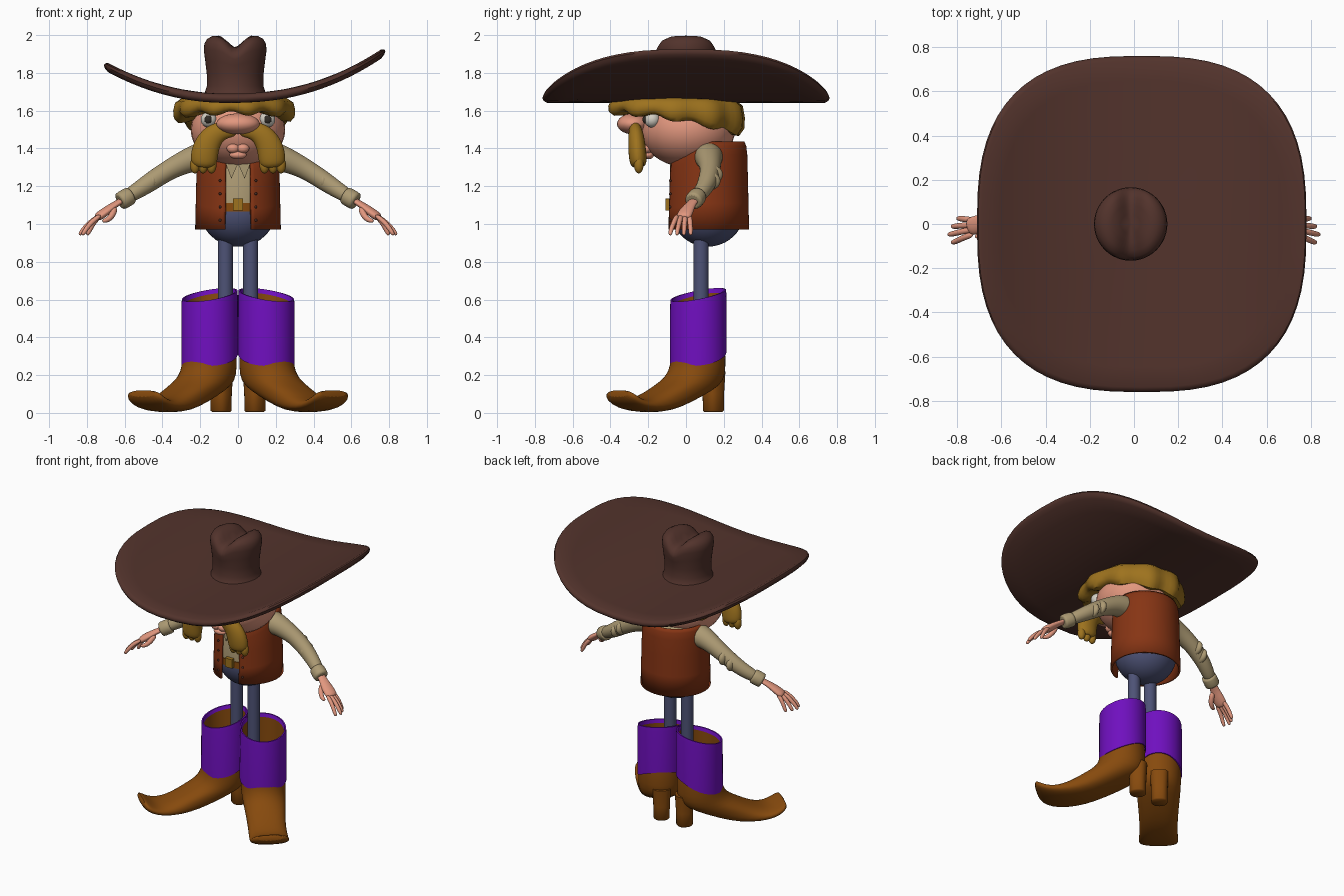
import bpy, bmesh, math
from math import sin, cos, pi, radians, exp
from mathutils import Vector

cube = bpy.data.objects.get("Cube")
if cube:
    bpy.data.objects.remove(cube, do_unlink=True)


def material(name, *rgb):
    m = bpy.data.materials.new(name)
    m.use_nodes = True
    m.diffuse_color = (*rgb, 1)
    m.node_tree.nodes["Principled BSDF"].inputs["Base Color"].default_value = (*rgb, 1)
    return m


FELT = material("dark brown felt", 0.085, 0.033, 0.025)
RUST = material("rust vest", 0.24, 0.035, 0.007)
PURPLE = material("purple leather", 0.16, 0.005, 0.52)
TAN = material("brown leather", 0.24, 0.068, 0.004)
HAIR = material("golden hair", 0.34, 0.17, 0.013)
SKIN = material("skin", 0.76, 0.31, 0.21)
SHIRT = material("beige cloth", 0.41, 0.32, 0.17)
DENIM = material("slate blue cloth", 0.075, 0.085, 0.18)
WHITE = material("eye white", 0.65, 0.62, 0.55)
DARK = material("dark pupil", 0.03, 0.025, 0.02)


def finish(ob, name, mat):
    ob.name = name
    ob.data.materials.append(mat)
    bpy.ops.object.select_all(action="DESELECT")
    bpy.context.view_layer.objects.active = ob
    ob.select_set(True)
    bpy.ops.object.shade_smooth_by_angle(angle=radians(50))
    return ob


def loft(name, rings, mat, closed=True, caps=True, sub=0):
    """Skin a list of equal point rings."""
    bm = bmesh.new()
    rows = [[bm.verts.new(p) for p in r] for r in rings]
    n = len(rows[0])
    for a, b in zip(rows, rows[1:]):
        for j in range(n if closed else n - 1):
            k = (j + 1) % n
            bm.faces.new((a[j], a[k], b[k], b[j]))
    if caps:
        bm.faces.new(rows[0][::-1])
        bm.faces.new(rows[-1])
    bmesh.ops.recalc_face_normals(bm, faces=bm.faces)
    me = bpy.data.meshes.new(name)
    bm.to_mesh(me)
    bm.free()
    ob = bpy.data.objects.new(name, me)
    bpy.context.collection.objects.link(ob)
    finish(ob, name, mat)
    if sub:
        ob.modifiers.new("Smooth", "SUBSURF").levels = sub
        ob.modifiers["Smooth"].render_levels = sub
    return ob


def oval(n, e=2.0):
    """Unit superellipse points."""
    f = lambda v: math.copysign(abs(v) ** (2 / e), v)
    return [(f(cos(2 * pi * i / n)), f(sin(2 * pi * i / n))) for i in range(n)]


def tube(name, pts, radii, mat, up=(0, 0, 1), flat=1.0, sub=2, n=10):
    pts = [Vector(p) for p in pts]
    rings = []
    for i, (p, r) in enumerate(zip(pts, radii)):
        t = (pts[min(i + 1, len(pts) - 1)] - pts[max(i - 1, 0)]).normalized()
        side = t.cross(Vector(up)).normalized()
        nor = side.cross(t)
        rings.append([p + side * r * c + nor * r * flat * s for c, s in oval(n)])
    return loft(name, rings, mat, sub=sub)


def ball(name, loc, size, mat):
    bpy.ops.mesh.primitive_uv_sphere_add(segments=32, ring_count=20, location=loc)
    ob = bpy.context.object
    ob.scale = size
    return finish(ob, name, mat)


def clamp(v):
    return max(0.0, min(1.0, v))


# Hat brim: rounded square sheet, rolled up at both sides
def brim_z(x):
    u = x + 0.05
    return 1.665 + (0.25 * (u / 0.83) ** 2.3 if u > 0 else 0.175 * (-u / 0.66) ** 2.1)


steps = [0.1, 0.3, 0.5, 0.7, 0.85, 0.97]
layers = [(t, -0.024) for t in steps] + [(0.992, -0.014), (1, 0), (0.992, 0.014)]
layers += [(t, 0.024) for t in reversed(steps)]
rings = []
for t, dz in layers:
    ring = [(0.035 + 0.745 * t * c, 0.76 * t * s) for c, s in oval(64, 2.7)]
    rings.append([(x, y, brim_z(x) + dz) for x, y in ring])
loft("hat_brim", rings, FELT)

# Hat crown: waisted, with a crease running front to back
profile = [(1.66, 0.19), (1.69, 0.163), (1.73, 0.15), (1.79, 0.15), (1.86, 0.158), (1.92, 0.166),
           (1.955, 0.163), (1.98, 0.148), (1.996, 0.12), (2.003, 0.085), (2.005, 0.045), (2.005, 0.01)]
rings = []
for z, r in profile:
    k = clamp((z - 1.82) / 0.14)
    rings.append([(-0.015 + r * c, r * s, z - 0.068 * k * exp(-(r * c / 0.055) ** 2))
                  for c, s in oval(48)])
loft("hat_crown", rings, FELT)

# Head and face
ball("head", (0, 0.01, 1.5), (0.25, 0.25, 0.2), SKIN)
ball("nose", (0, -0.28, 1.53), (0.115, 0.085, 0.055), SKIN)
ball("lower_lip", (0, -0.2, 1.365), (0.045, 0.03, 0.022), SKIN)

# Hair: lumpy roll, lower at the back
rings = []
for scale, h in [(0.55, 0.2), (0.8, 0.02), (0.92, 0.0), (0.99, 0.18), (1.0, 0.45), (0.97, 0.75), (0.85, 0.95), (0.5, 1)]:
    ring = []
    for i in range(72):
        a = 2 * pi * i / 72
        lump = cos(10 * a + 0.6)
        low = 1.585 - 0.11 * ((1 + sin(a)) / 2) ** 1.7 - 0.012 * lump
        r = scale * (1 + 0.03 * lump)
        ring.append((-0.02 + 0.315 * r * cos(a), -0.05 + 0.36 * r * sin(a), low + (1.675 - low) * h))
    rings.append(ring)
loft("hair", rings, HAIR)

for side, s in (("left", 1), ("right", -1)):
    # Eyes, upper lip, drooping moustache
    ball(f"{side}_eye", (s * 0.155, -0.18, 1.553), (0.042, 0.042, 0.042), WHITE)
    ball(f"{side}_pupil", (s * 0.158, -0.214, 1.553), (0.02, 0.016, 0.022), DARK)
    ball(f"{side}_upper_lip", (s * 0.026, -0.205, 1.4), (0.034, 0.03, 0.026), SKIN)
    tube(f"{side}_moustache",
         [(0, -0.27, 1.497), (s * 0.07, -0.27, 1.502), (s * 0.13, -0.265, 1.475),
          (s * 0.17, -0.26, 1.41), (s * 0.18, -0.255, 1.35), (s * 0.185, -0.25, 1.295)],
         [0.036, 0.05, 0.066, 0.076, 0.078, 0.066], HAIR, up=(0, 1, 0), flat=0.65)
    for i, x in enumerate((0.14, 0.185, 0.228)):
        ball(f"{side}_moustache_tip_{i + 1}", (s * x, -0.25, 1.312), (0.026, 0.025, 0.044), HAIR)

    # Sleeve, elbow folds and cuff
    tube(f"{side}_sleeve",
         [(s * 0.14, 0.12, 1.36), (s * 0.21, 0.12, 1.355), (s * 0.28, 0.125, 1.33), (s * 0.37, 0.13, 1.285),
          (s * 0.46, 0.115, 1.225), (s * 0.53, 0.09, 1.178), (s * 0.6, 0.05, 1.135)],
         [0.082, 0.08, 0.066, 0.056, 0.054, 0.046, 0.04], SHIRT)
    for i, (x, y, z) in enumerate(((0.4, 0.135, 1.262), (0.45, 0.122, 1.228))):
        ball(f"{side}_elbow_fold_{i + 1}", (s * x, y, z), (0.03, 0.06, 0.05), SHIRT)
    tube(f"{side}_cuff", [(s * 0.565, 0.066, 1.153), (s * 0.572, 0.063, 1.149), (s * 0.62, 0.04, 1.122),
                          (s * 0.627, 0.037, 1.118)], [0.046, 0.05, 0.05, 0.046], SHIRT, sub=1, n=16)

    # Hand
    tube(f"{side}_palm", [(s * 0.6, 0.05, 1.133), (s * 0.65, 0.025, 1.105), (s * 0.69, 0.005, 1.075),
                          (s * 0.73, -0.01, 1.045), (s * 0.75, -0.016, 1.03)],
         [0.03, 0.03, 0.042, 0.046, 0.036], SKIN, flat=0.55)
    for i, reach in enumerate((0.8, 0.825, 0.84, 0.825)):
        y0, y1 = 0.018 - 0.021 * i, 0.025 - 0.036 * i
        tube(f"{side}_finger_{i + 1}",
             [(s * 0.725, y0, 1.048), (s * (reach + 0.73) / 2, (y0 + y1) / 2, 1.01),
              (s * (reach - 0.012), y1, 0.96), (s * reach, y1, 0.94)],
             [0.015, 0.0145, 0.0135, 0.009], SKIN, n=8)
    tube(f"{side}_thumb", [(s * 0.65, 0.01, 1.09), (s * 0.665, -0.03, 1.045), (s * 0.69, -0.05, 1.02),
                           (s * 0.72, -0.06, 1.015)], [0.02, 0.019, 0.016, 0.01], SKIN, n=8)

    # Trouser leg
    tube(f"{side}_trouser_leg", [(s * 0.067, 0.08, 0.96), (s * 0.067, 0.08, 0.36)], [0.04, 0.04],
         DENIM, up=(0, 1, 0), sub=0, n=24)

    # Boot frame: f runs toward the toe, p across the foot
    def boot(f, p, z):
        c, d = cos(radians(50)), sin(radians(50))
        return (s * (0.15 + f * c + p * d), 0.065 - f * d + p * c, z)

    # Foot sections: front f, z; rear f, z; half width
    sections = [(0.14, 0.44, -0.14, 0.44, 0.14), (0.143, 0.35, -0.143, 0.35, 0.143),
                (0.148, 0.25, -0.148, 0.24, 0.146), (0.19, 0.19, -0.14, 0.165, 0.143),
                (0.26, 0.145, -0.06, 0.12, 0.135), (0.32, 0.115, 0.1, 0.05, 0.125),
                (0.38, 0.09, 0.23, 0.008, 0.122), (0.44, 0.075, 0.36, 0.0, 0.125),
                (0.485, 0.085, 0.47, 0.015, 0.127), (0.53, 0.115, 0.54, 0.05, 0.122),
                (0.55, 0.125, 0.565, 0.09, 0.1)]
    rings = []
    for i, (f1, z1, f0, z0, w) in enumerate(sections):
        rings.append([boot((f1 + f0) / 2 + (f1 - f0) / 2 * c, w * q, (z1 + z0) / 2 + (z1 - z0) / 2 * c)
                      for c, q in oval(24, 2.0 if i < 4 else 2.5)])
    loft(f"{side}_boot_foot", rings, TAN, sub=1)
    loft(f"{side}_boot_heel",
         [[boot(-0.1 + r * c, 0.005 + r * q, z) for c, q in oval(24, 2.5)]
          for z, r in ((0.004, 0.044), (0.012, 0.052), (0.1, 0.053), (0.22, 0.06))], TAN)

    # Boot shaft with slanted rim and dipped lower edge, plus lining
    def wall(r, height):
        return [boot(r * c, r * q, height(c)) for c, q in oval(48)]
    rim = lambda c: 0.625 - 0.036 * c
    dip = lambda c: 0.247 + 0.1 * ((1 - c) / 2) ** 2
    inside = lambda c: rim(c) - 0.025
    loft(f"{side}_boot_shaft",
         [wall(0.143, dip), wall(0.15, dip), wall(0.149, inside), wall(0.147, rim), wall(0.138, rim),
          wall(0.133, inside)], PURPLE, caps=False)
    loft(f"{side}_boot_lining", [wall(0.134, inside), wall(0.134, lambda c: 0.4)], TAN, caps=False)

    # Shirt collar flap and vest studs
    loft(f"{side}_collar", [[(s * x, y, z) for x, z in ((0.002, 1.315), (0.065, 1.32), (0.035, 1.24))]
                            for y in (-0.086, -0.079)], SHIRT)
    for i, z in enumerate((1.02, 1.09, 1.16, 1.23)):
        ball(f"{side}_vest_stud_{i + 1}", (s * 0.095, -0.084, z), (0.007, 0.007, 0.007), FELT)


# Torso
def hoop(z, rx, ry):
    return [(rx * c, 0.115 + ry * q, z) for c, q in oval(48)]


loft("shirt", [hoop(1.06, 0.2, 0.192), hoop(1.32, 0.2, 0.192), hoop(1.38, 0.19, 0.165),
               hoop(1.42, 0.15, 0.13)], SHIRT)
loft("belt", [hoop(1.065, 0.207, 0.198), hoop(1.11, 0.207, 0.198)], TAN)
ball("trouser_seat", (0, 0.115, 1.07), (0.2, 0.195, 0.19), DENIM)
bpy.ops.mesh.primitive_cube_add(size=1, location=(0, -0.095, 1.103))
buckle = bpy.context.object
buckle.scale = (0.055, 0.026, 0.062)
finish(buckle, "belt_buckle", HAIR)
buckle.modifiers.new("Round", "BEVEL").width = 0.006

# Open vest: lower neckline at the front
rings = []
for h, scale in ((0, 1.0), (0.3, 0.985), (0.6, 0.97), (0.85, 0.955), (0.95, 0.93), (1, 0.88)):
    ring = []
    for i in range(61):
        a = radians(-72 + 324 * i / 60)
        x, y = 0.22 * scale * cos(a), 0.115 + 0.212 * scale * sin(a)
        top = 1.335 + 0.1 * clamp((y + 0.08) / 0.15)
        ring.append((x, y, 0.97 + (top - 0.97) * h))
    rings.append(ring)
vest = loft("vest", rings, RUST, closed=False, caps=False)
shell = vest.modifiers.new("Thickness", "SOLIDIFY")
shell.thickness = 0.014
shell.offset = 0
